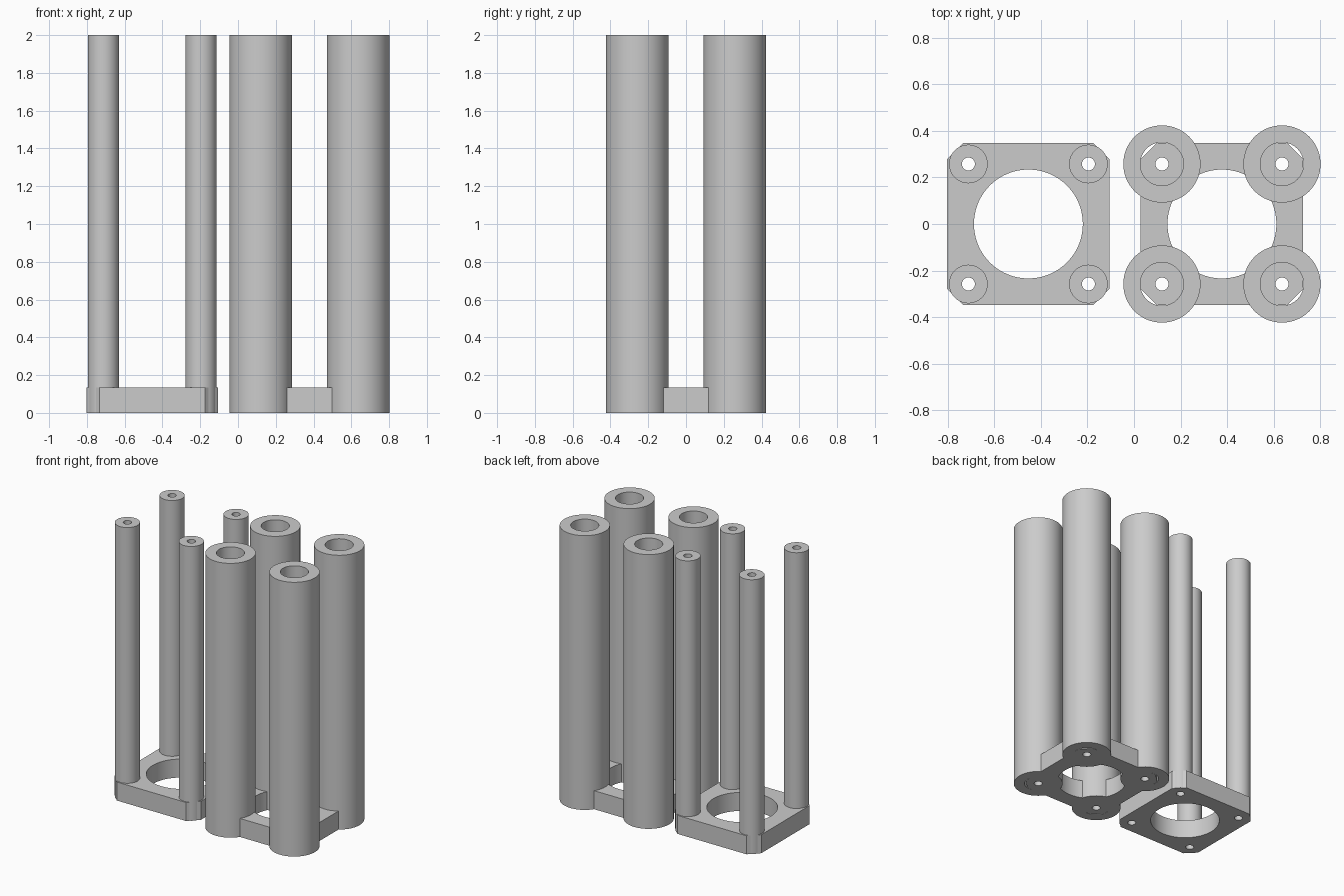
import bpy, bmesh, math

cube = bpy.data.objects.get("Cube")
if cube:
    bpy.data.objects.remove(cube, do_unlink=True)

PLATE_HALF = 0.349     # half width of a square plate
CHAMFER = 0.07
PLATE_H = 0.135
HEIGHT = 2.0
POST = 0.258           # post offset from the plate centre
HOLE = 0.028           # screw hole radius
OPENING = 0.234        # central opening radius

grey = bpy.data.materials.new("plain grey")
grey.use_nodes = True
colour = (0.6, 0.6, 0.6, 1)
grey.diffuse_color = colour
grey.node_tree.nodes["Principled BSDF"].inputs["Base Color"].default_value = colour


def circle(x, y, r, n=64):
    return [(x + r * math.cos(2 * math.pi * i / n),
             y + r * math.sin(2 * math.pi * i / n)) for i in range(n)]


def prism(name, loops, height, location):
    """Extrude an outline with holes from z = 0 up to the given height."""
    curve = bpy.data.curves.new(name, 'CURVE')
    curve.dimensions = '2D'
    curve.fill_mode = 'BOTH'
    curve.extrude = height / 2
    for loop in loops:
        spline = curve.splines.new('POLY')
        spline.points.add(len(loop) - 1)
        for p, (x, y) in zip(spline.points, loop):
            p.co = (x, y, 0, 1)
        spline.use_cyclic_u = True
    temp = bpy.data.objects.new(name + "_outline", curve)
    bpy.context.collection.objects.link(temp)
    graph = bpy.context.evaluated_depsgraph_get()
    mesh = bpy.data.meshes.new_from_object(temp.evaluated_get(graph))
    bpy.data.objects.remove(temp, do_unlink=True)
    bpy.data.curves.remove(curve)

    # Weld caps to walls and lift the base to z = 0
    bm = bmesh.new()
    bm.from_mesh(mesh)
    bmesh.ops.remove_doubles(bm, verts=bm.verts, dist=1e-5)
    bmesh.ops.translate(bm, verts=bm.verts, vec=(0, 0, height / 2))
    bmesh.ops.recalc_face_normals(bm, faces=bm.faces)
    bm.to_mesh(mesh)
    bm.free()
    mesh.name = name
    mesh.materials.clear()
    mesh.materials.append(grey)

    obj = bpy.data.objects.new(name, mesh)
    obj.location = location
    bpy.context.collection.objects.link(obj)
    bpy.ops.object.select_all(action='DESELECT')
    obj.select_set(True)
    bpy.context.view_layer.objects.active = obj
    bpy.ops.object.shade_smooth_by_angle(angle=math.radians(30))
    return obj


corners = {"front_right": (-POST, -POST), "front_left": (POST, -POST),
           "back_left": (POST, POST), "back_right": (-POST, POST)}

# Square plate outline with chamfered corners
a, b = PLATE_HALF, PLATE_HALF - CHAMFER
outline = [(-b, -a), (b, -a), (a, -b), (a, b), (b, a), (-b, a), (-a, b), (-a, -b)]
plate_loops = [outline, circle(0, 0, OPENING, 96)]
plate_loops += [circle(x, y, HOLE, 32) for x, y in corners.values()]

# Two frames: slim posts on one plate, wide sleeves on the other
for frame, cx, outer, inner in (("slim_post", -0.454, 0.083, HOLE),
                                ("wide_sleeve", 0.378, 0.166, 0.093)):
    prism(frame + "_plate", plate_loops, PLATE_H, (cx, 0, 0))
    for corner, (x, y) in corners.items():
        prism(f"{frame}_{corner}",
              [circle(0, 0, outer), circle(0, 0, inner, 32 if inner == HOLE else 64)],
              HEIGHT, (cx + x, y, 0))
